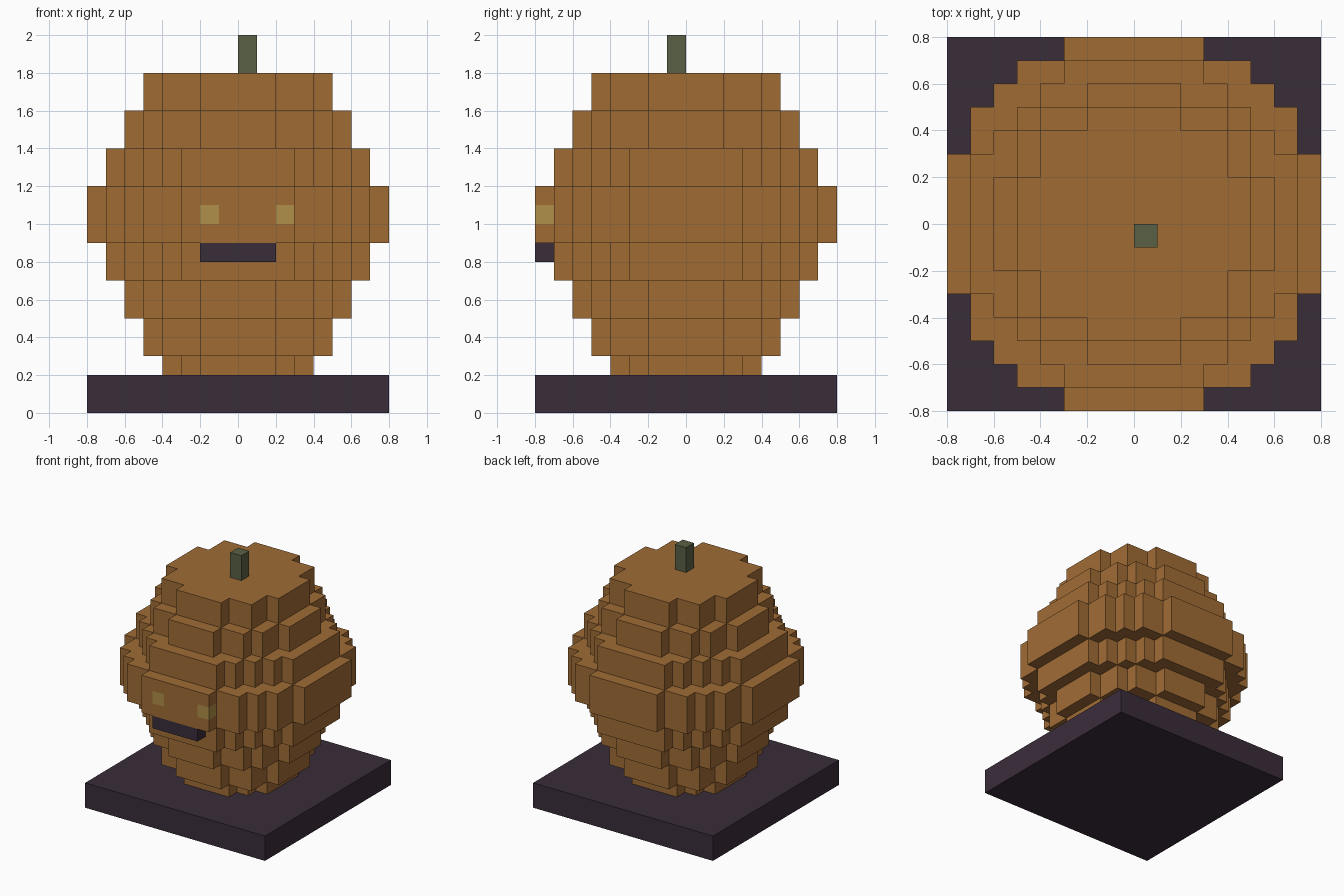
import bpy, bmesh

if "Cube" in bpy.data.objects:
    bpy.data.objects.remove(bpy.data.objects["Cube"])


def material(name, rgb):
    m = bpy.data.materials.new(name)
    m.diffuse_color = (*rgb, 1)
    m.use_nodes = True
    m.node_tree.nodes["Principled BSDF"].inputs["Base Color"].default_value = m.diffuse_color
    return m


ORANGE = material("pumpkin_orange", (0.352, 0.150, 0.036))
DARK = material("dark_purple", (0.042, 0.026, 0.042))
GREEN = material("stem_green", (0.102, 0.117, 0.058))
GOLD = material("eye_gold", (0.434, 0.279, 0.065))


def add_object(name, bm, mat=None):
    bmesh.ops.recalc_face_normals(bm, faces=bm.faces)
    mesh = bpy.data.meshes.new(name)
    bm.to_mesh(mesh)
    bm.free()
    ob = bpy.data.objects.new(name, mesh)
    bpy.context.collection.objects.link(ob)
    if mat:
        mesh.materials.append(mat)
    return ob


def prism(name, outline, z0, z1, mat=None):
    """Extrude a flat outline from z0 to z1."""
    bm = bmesh.new()
    face = bm.faces.new([bm.verts.new((x, y, z0)) for x, y in outline])
    top = bmesh.ops.extrude_face_region(bm, geom=[face], use_keep_orig=True)
    for v in top["geom"]:
        if isinstance(v, bmesh.types.BMVert):
            v.co.z = z1
    return add_object(name, bm, mat)


def box(name, x0, x1, y0, y1, z0, z1, mat=None):
    return prism(name, [(x0, y0), (x1, y0), (x1, y1), (x0, y1)], z0, z1, mat)


def stepped_circle(corners):
    """Outer corners of one quadrant -> full blocky circle outline."""
    quarter = [corners[0]]
    for (_, b), (c, d) in zip(corners, corners[1:]):
        quarter += [(c, b), (c, d)]
    outline = []
    for _ in range(4):
        outline += quarter
        quarter = [(-y, x) for x, y in quarter]
    return outline


# Blocky circles by radius
RINGS = {
    4: [(.4, .2), (.3, .3), (.2, .4)],
    5: [(.5, .2), (.4, .4), (.2, .5)],
    6: [(.6, .2), (.5, .4), (.4, .5), (.2, .6)],
    7: [(.7, .3), (.6, .4), (.5, .5), (.4, .6), (.3, .7)],
    8: [(.8, .3), (.7, .5), (.6, .6), (.5, .7), (.3, .8)],
}

# Base slab
box("base", -.8, .8, -.8, .8, 0, .2, DARK)

# Pumpkin body: stacked layers (radius, bottom, top)
LAYERS = [(4, .2, .3), (5, .3, .5), (6, .5, .7), (7, .7, .9),
          (8, .9, 1.2), (7, 1.2, 1.4), (6, 1.4, 1.6), (5, 1.6, 1.8)]
for i, (r, z0, z1) in enumerate(LAYERS):
    layer = prism(f"body_layer_{i + 1}", stepped_circle(RINGS[r]), z0, z1, ORANGE)
    if r == 8:
        widest = layer

# Eyes, set flush into sockets cut in the widest layer
for side, x0, x1, cut_x1 in (("left", -.2, -.1, -.1), ("right", .2, .3, .4)):
    box(f"eye_{side}", x0, x1, -.8, -.7, 1.0, 1.1, GOLD)
    cutter = box(f"eye_socket_cutter_{side}", x0, cut_x1, -.9, -.7, 1.0, 1.1, ORANGE)
    cutter.hide_render = True
    cutter.hide_viewport = True
    cut = widest.modifiers.new(f"socket_{side}", "BOOLEAN")
    cut.operation = "DIFFERENCE"
    cut.solver = "EXACT"
    cut.object = cutter

# Mouth bar
box("mouth", -.2, .2, -.8, -.7, .8, .9, DARK)

# Stem
box("stem", 0, .1, -.1, 0, 1.8, 2.0, GREEN)
